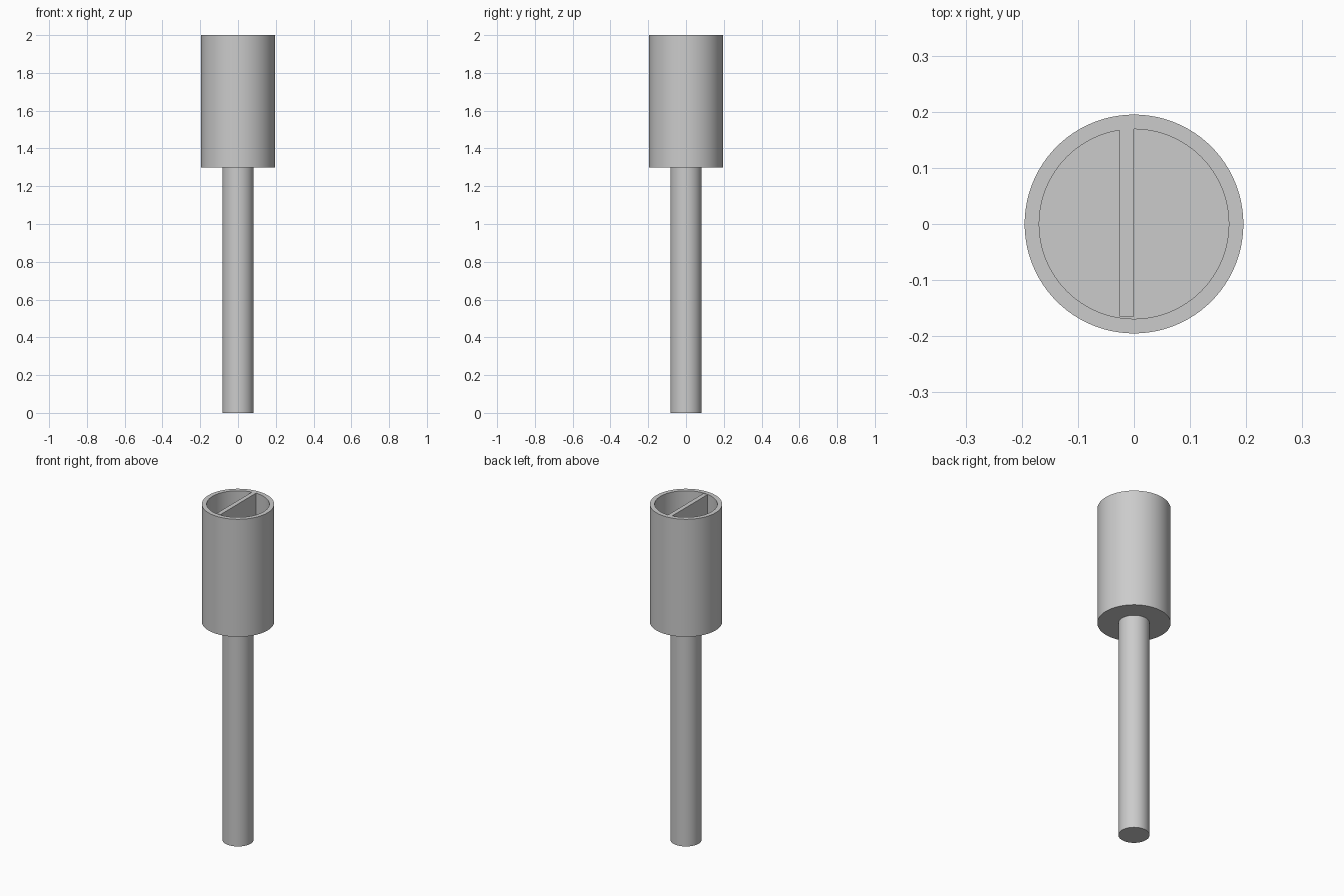
import bpy
import bmesh
from math import cos, sin, pi, radians

if "Cube" in bpy.data.objects:
    bpy.data.objects.remove(bpy.data.objects["Cube"], do_unlink=True)

SEGMENTS = 96
OUTER, INNER, SHAFT = 0.195, 0.169, 0.083
CUP_BASE, TOP, THICK = 1.30, 2.0, 0.026

# One plain grey for every part
grey = bpy.data.materials.new("light_grey")
grey.use_nodes = True
colour = (0.6, 0.6, 0.6, 1)
grey.diffuse_color = colour
grey.node_tree.nodes["Principled BSDF"].inputs["Base Color"].default_value = colour


def finish(name, bm):
    bmesh.ops.recalc_face_normals(bm, faces=bm.faces)
    mesh = bpy.data.meshes.new(name)
    bm.to_mesh(mesh)
    bm.free()
    mesh.materials.append(grey)
    obj = bpy.data.objects.new(name, mesh)
    bpy.context.collection.objects.link(obj)
    bpy.ops.object.select_all(action="DESELECT")
    obj.select_set(True)
    bpy.context.view_layer.objects.active = obj
    bpy.ops.object.shade_smooth_by_angle(angle=radians(30))
    return obj


def lathe(name, profile):
    """Turn a list of (radius, height) around z, capping both ends."""
    bm = bmesh.new()
    angles = [2 * pi * i / SEGMENTS for i in range(SEGMENTS)]
    rings = [[bm.verts.new((r * cos(a), r * sin(a), z)) for a in angles]
             for r, z in profile]
    for low, high in zip(rings, rings[1:]):
        for i in range(SEGMENTS):
            j = (i + 1) % SEGMENTS
            bm.faces.new((low[i], low[j], high[j], high[i]))
    bm.faces.new(rings[0])
    bm.faces.new(rings[-1])
    return finish(name, bm)


# Solid round shaft
lathe("shaft", [(SHAFT, 0), (SHAFT, CUP_BASE)])

# Open cup with a thin rim and floor
lathe("cup", [(OUTER, CUP_BASE), (OUTER, TOP), (INNER, TOP), (INNER, CUP_BASE + THICK)])

# Upright divider, just off centre, level with the rim
bm = bmesh.new()
bmesh.ops.create_cube(bm, size=1)
front, back = -0.165, 0.170
for v in bm.verts:
    v.co = (0 if v.co.x > 0 else -THICK,
            back if v.co.y > 0 else front,
            TOP if v.co.z > 0 else CUP_BASE + THICK)
finish("divider", bm)
